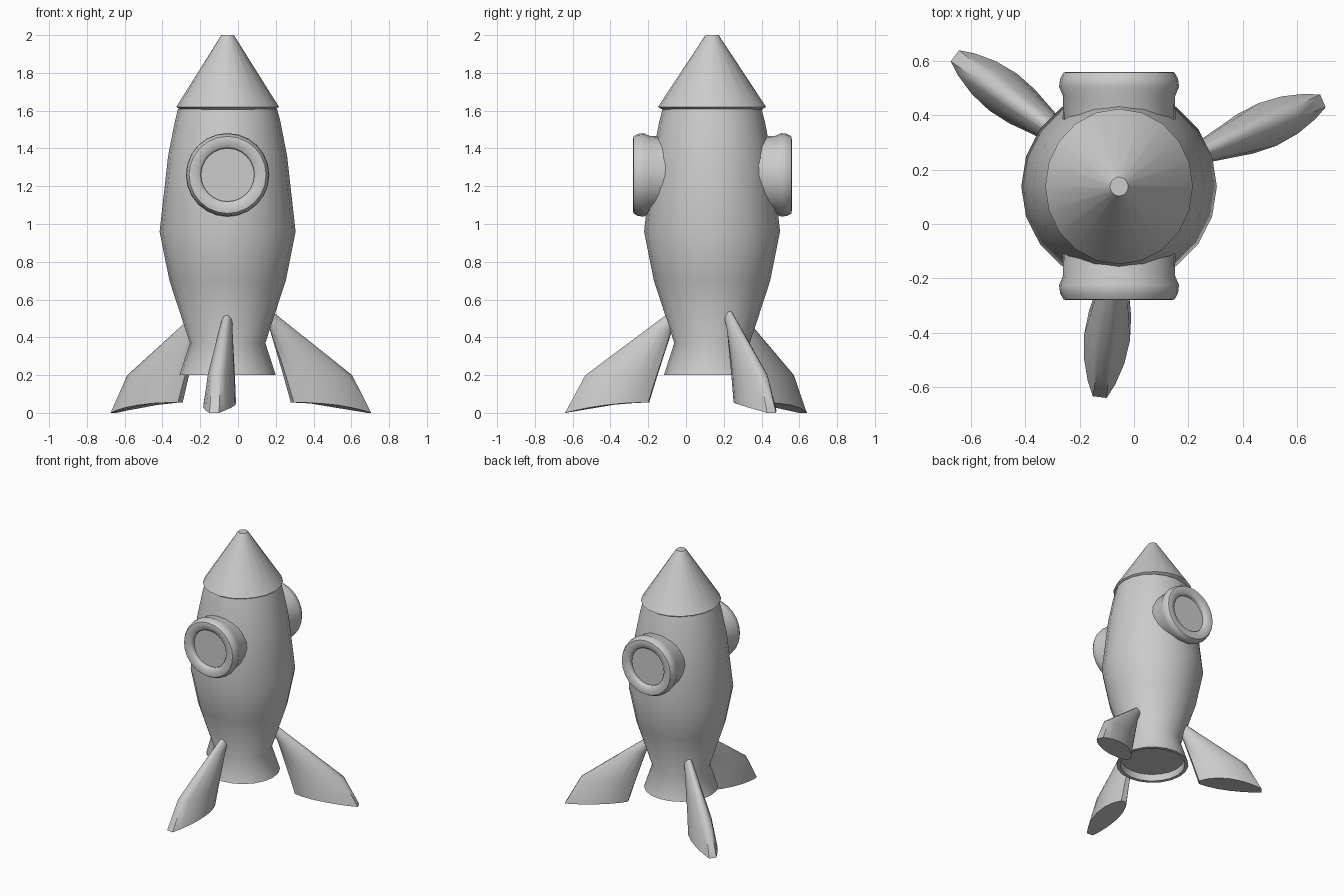
import bpy, bmesh, math
from mathutils import Matrix, Vector

if "Cube" in bpy.data.objects:
    bpy.data.objects.remove(bpy.data.objects["Cube"])

AXIS = Vector((-0.055, 0.138, 0))


def finish(name, bm, angle=45):
    bmesh.ops.remove_doubles(bm, verts=bm.verts, dist=1e-5)
    bmesh.ops.recalc_face_normals(bm, faces=bm.faces)
    me = bpy.data.meshes.new(name)
    bm.to_mesh(me)
    bm.free()
    ob = bpy.data.objects.new(name, me)
    bpy.context.collection.objects.link(ob)
    bpy.ops.object.select_all(action='DESELECT')
    ob.select_set(True)
    bpy.context.view_layer.objects.active = ob
    bpy.ops.object.shade_smooth_by_angle(angle=math.radians(angle))
    return ob


def loft(bm, rings):
    """Skin a list of closed point rings and cap both ends."""
    vs = [[bm.verts.new(p) for p in ring] for ring in rings]
    for a, b in zip(vs, vs[1:]):
        for i in range(len(a)):
            j = (i + 1) % len(a)
            bm.faces.new((a[i], a[j], b[j], b[i]))
    bm.faces.new(vs[0][::-1])
    bm.faces.new(vs[-1])


def lathe(name, profile, matrix, sides):
    bm = bmesh.new()
    turn = [2 * math.pi * i / sides for i in range(sides)]
    loft(bm, [[matrix @ Vector((r * math.cos(a), r * math.sin(a), z)) for a in turn]
              for r, z in profile])
    return finish(name, bm)


# Hull with recessed nozzle underneath
lathe("hull", [(0.225, 0.25), (0.23, 0.2), (0.255, 0.2), (0.2, 0.37), (0.308, 0.7),
               (0.36, 0.96), (0.315, 1.36), (0.28, 1.54), (0.262, 1.61)],
      Matrix.Translation(AXIS), 20)

# Nose cone, slightly wider front to back
lathe("nose_cone", [(0.262, 1.605), (0.286, 1.62), (0.035, 2.0)],
      Matrix.Translation(AXIS) @ Matrix.Diagonal((0.95, 1, 1, 1)), 20)

# Portholes front and back: raised ring with a recessed pane
porthole = [(0.21, 0.1), (0.206, 0.33), (0.221, 0.365), (0.217, 0.395), (0.204, 0.418),
            (0.19, 0.42), (0.15, 0.415), (0.141, 0.405), (0.141, 0.385)]
for name, sign in (("front_porthole", 1), ("back_porthole", -1)):
    m = (Matrix.Translation(AXIS + Vector((0, 0.002, 1.26)))
         @ Matrix.Rotation(sign * math.pi / 2, 4, 'X'))
    lathe(name, porthole, m, 24)

# Fins: lens sections lofted from foot to root
# (inner radius, inner z, outer radius, outer z, half thickness, upward bow)
sections = [(0.345, 0.055, 0.788, 0.0, 0.085, 0.014),
            (0.30, 0.2, 0.68, 0.2, 0.07, 0.0),
            (0.22, 0.44, 0.36, 0.438, 0.036, 0.0),
            (0.16, 0.52, 0.2, 0.557, 0.02, 0.0)]
lens = [(0, 0.25), (0.12, 0.62), (0.3, 0.92), (0.5, 1), (0.7, 0.88), (0.88, 0.6), (1, 0.3)]
for k in range(3):
    place = (Matrix.Translation((-0.03, 0.145, 0))
             @ Matrix.Rotation(math.radians(23 + 120 * k), 4, 'Z'))
    rings = []
    for r0, z0, r1, z1, half, bow in sections:
        side = [(r0 + (r1 - r0) * t, half * w, z0 + (z1 - z0) * t + 4 * bow * t * (1 - t))
                for t, w in lens]
        ring = side + [(x, -y, z) for x, y, z in reversed(side)]
        rings.append([place @ Vector(p) for p in ring])
    bm = bmesh.new()
    loft(bm, rings)
    finish(f"fin_{k + 1}", bm, 50)
